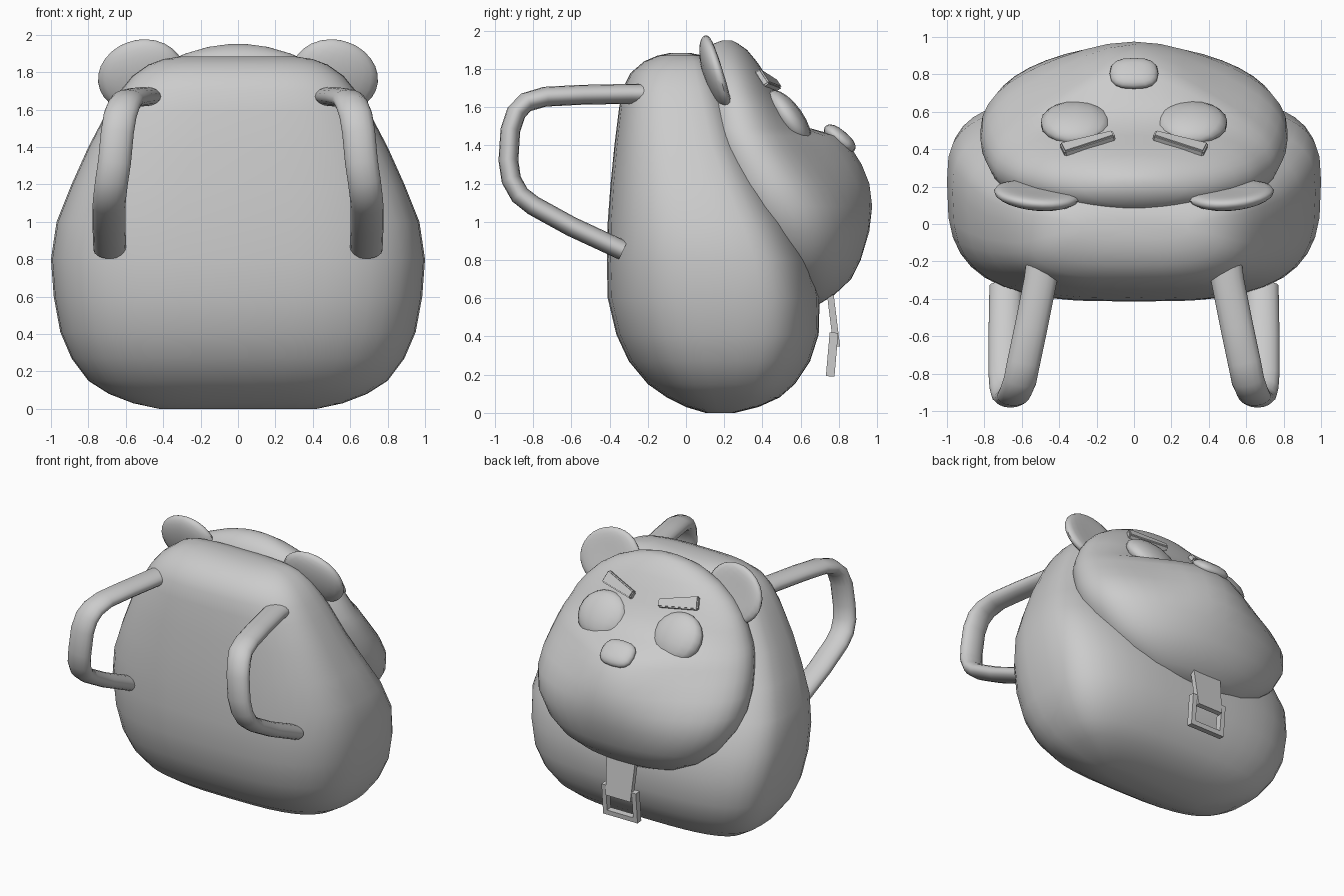
import bpy
import bmesh
from math import sin, cos, pi, radians, exp
from mathutils import Vector, Matrix

cube = bpy.data.objects.get("Cube")
if cube:
    bpy.data.objects.remove(cube, do_unlink=True)

# One plain grey for the whole bag
grey = bpy.data.materials.new("plain grey")
grey.use_nodes = True
color = (0.6, 0.6, 0.6, 1.0)
grey.diffuse_color = color
grey.node_tree.nodes["Principled BSDF"].inputs["Base Color"].default_value = color


def finish(bm, name, sharp_angle=60):
    """Turn a bmesh into a smooth shaded object."""
    bmesh.ops.recalc_face_normals(bm, faces=bm.faces)
    mesh = bpy.data.meshes.new(name)
    bm.to_mesh(mesh)
    bm.free()
    mesh.materials.append(grey)
    obj = bpy.data.objects.new(name, mesh)
    bpy.context.collection.objects.link(obj)
    bpy.ops.object.select_all(action="DESELECT")
    obj.select_set(True)
    bpy.context.view_layer.objects.active = obj
    bpy.ops.object.shade_smooth_by_angle(angle=radians(sharp_angle))
    return obj


def skin(rings):
    """Bridge equal rings of points and cap both ends."""
    bm = bmesh.new()
    loops = [[bm.verts.new(p) for p in ring] for ring in rings]
    n = len(loops[0])
    for a, b in zip(loops, loops[1:]):
        for i in range(n):
            j = (i + 1) % n
            bm.faces.new((a[i], a[j], b[j], b[i]))
    bm.faces.new(loops[0])
    bm.faces.new(loops[-1])
    return bm


def power(value, exponent):
    return abs(value) ** exponent * (1 if value >= 0 else -1)


def rounded_ring(z, back, front, width, boxiness, waist, muzzle=0, sides=40):
    """Horizontal superellipse section, widest at the waist, with a front swelling."""
    mid = back + (front - back) * waist
    ring = []
    for i in range(sides):
        t = 2 * pi * i / sides
        x = width * power(cos(t), 2 / boxiness)
        reach = front - mid if sin(t) > 0 else mid - back
        swell = muzzle * exp(-(x / 0.42) ** 2) * max(0, sin(t))
        ring.append(Vector((x, mid + reach * power(sin(t), 2 / boxiness) + swell, z)))
    return ring


# Bag body: height, back, front, half width
body_sections = [
    (0.0, 0.1, 0.26, 0.42), (0.03, 0.0, 0.38, 0.56), (0.08, -0.1, 0.49, 0.69),
    (0.15, -0.2, 0.57, 0.8), (0.27, -0.3, 0.65, 0.89), (0.41, -0.365, 0.695, 0.95),
    (0.6, -0.41, 0.7, 0.985), (0.8, -0.415, 0.66, 1.0), (1.0, -0.41, 0.56, 0.97),
    (1.2, -0.395, 0.44, 0.89), (1.4, -0.375, 0.33, 0.8), (1.6, -0.35, 0.26, 0.695),
    (1.7, -0.33, 0.22, 0.63), (1.78, -0.29, 0.18, 0.565), (1.84, -0.22, 0.14, 0.48),
    (1.87, -0.15, 0.09, 0.4), (1.885, -0.08, 0.02, 0.3)]
finish(skin([rounded_ring(*s, 3.1, 0.6) for s in body_sections]), "bag_body")

# Bear head flap: height, back, front, half width, muzzle swelling
head_sections = [
    (0.57, 0.6, 0.7, 0.2, 0), (0.62, 0.5, 0.78, 0.4, 0), (0.7, 0.38, 0.865, 0.56, 0),
    (0.8, 0.28, 0.915, 0.68, 0), (0.95, 0.18, 0.94, 0.78, 0.02),
    (1.08, 0.1, 0.91, 0.82, 0.065), (1.2, 0.06, 0.83, 0.82, 0.13),
    (1.3, 0.04, 0.745, 0.8, 0.175), (1.38, 0.02, 0.68, 0.78, 0.19),
    (1.45, 0.01, 0.63, 0.755, 0.165), (1.49, 0.01, 0.59, 0.735, 0.06),
    (1.6, 0.02, 0.53, 0.68, 0), (1.68, 0.03, 0.475, 0.62, 0), (1.76, 0.05, 0.425, 0.54, 0),
    (1.84, 0.07, 0.37, 0.42, 0), (1.9, 0.1, 0.32, 0.28, 0),
    (1.935, 0.15, 0.27, 0.16, 0), (1.95, 0.19, 0.24, 0.05, 0)]
finish(skin([rounded_ring(*s[:4], 2.1, 0.5, s[4]) for s in head_sections]), "head_flap")


def ellipsoid(radii, segments, rings):
    bm = bmesh.new()
    bmesh.ops.create_uvsphere(bm, u_segments=segments, v_segments=rings, radius=1)
    bmesh.ops.scale(bm, vec=radii, verts=bm.verts)
    return bm


def place(bm, location, pitch=0, roll=0, yaw=0):
    turn = (Matrix.Rotation(radians(yaw), 4, "Z") @ Matrix.Rotation(radians(pitch), 4, "X")
            @ Matrix.Rotation(radians(roll), 4, "Y"))
    bm.transform(Matrix.Translation(location) @ turn)


def box(bm, size, location):
    made = bmesh.ops.create_cube(bm, size=1)["verts"]
    bmesh.ops.scale(bm, vec=size, verts=made)
    bmesh.ops.translate(bm, vec=location, verts=made)
    return made


for side, s in (("left", 1), ("right", -1)):
    # Ear: thick disc with a shallow dished front
    ear = ellipsoid((0.235, 0.07, 0.2), 20, 14)
    for v in ear.verts:
        r = (v.co.x / 0.235) ** 2 + (v.co.z / 0.2) ** 2
        if v.co.y > 0:
            v.co.y -= 0.045 * max(0, 1 - r)
    place(ear, (s * 0.518, 0.16, 1.78), pitch=17, roll=s * 20, yaw=s * 3)
    finish(ear, side + "_ear")

    # Eye: lens lying on the sloping face
    eye = ellipsoid((0.192, 0.075, 0.175), 14, 10)
    place(eye, (s * 0.31, 0.54, 1.54), pitch=35)
    finish(eye, side + "_eye")

    # Eyebrow: tapered bar, lower at the inner end
    brow = bmesh.new()
    box(brow, (0.29, 0.04, 0.095), (0, 0, 0))
    for v in brow.verts:
        if v.co.x * s < 0:
            v.co.z *= 0.6
    place(brow, (s * 0.245, 0.435, 1.735), pitch=35, roll=-s * 10, yaw=-s * 10)
    bmesh.ops.bevel(brow, geom=brow.edges[:], offset=0.008, segments=2, affect="EDGES")
    finish(brow, side + "_eyebrow", 40)

    # Shoulder strap: flat oval tube swept along a bent path
    path = [(0.49, -0.22, 1.67), (0.5, -0.3, 1.67), (0.55, -0.55, 1.665), (0.59, -0.74, 1.655),
            (0.61, -0.84, 1.625), (0.63, -0.89, 1.57), (0.645, -0.92, 1.48),
            (0.66, -0.93, 1.32), (0.675, -0.915, 1.22), (0.685, -0.87, 1.14),
            (0.69, -0.8, 1.085), (0.69, -0.6, 0.975), (0.685, -0.33, 0.85)]
    points = [Vector((s * x, y, z)) for x, y, z in path]
    rings = []
    for i, p in enumerate(points):
        along = (points[min(i + 1, len(points) - 1)] - points[max(i - 1, 0)]).normalized()
        across = (Vector((1, 0, 0)) - along * along.x).normalized()
        up = along.cross(across)
        rings.append([p + across * 0.088 * cos(k * pi / 8) + up * 0.052 * sin(k * pi / 8)
                      for k in range(16)])
    finish(skin(rings), side + "_shoulder_strap")

# Nose: rounded pad on top of the muzzle
nose = ellipsoid((1, 1, 1), 16, 10)
for v in nose.verts:
    v.co = Vector((0.13 * power(v.co.x, 0.75), 0.1 * power(v.co.y, 0.75), 0.045 * v.co.z))
place(nose, (0, 0.805, 1.435), pitch=-40)
finish(nose, "nose")

# Front tab hanging under the chin
tab = bmesh.new()
for v in box(tab, (0.24, 0.035, 0.32), (0, 0, 0)):
    if v.co.z < 0:
        v.co.x *= 0.85
place(tab, (0, 0.77, 0.505), pitch=7)
finish(tab, "front_tab", 30)

# Rectangular buckle frame
buckle = bmesh.new()
for s in (1, -1):
    box(buckle, (0.035, 0.045, 0.23), (s * 0.125, 0, 0))
    box(buckle, (0.215, 0.045, 0.035), (0, 0, s * 0.0975))
place(buckle, (0, 0.765, 0.305), pitch=-5)
finish(buckle, "buckle", 30)
